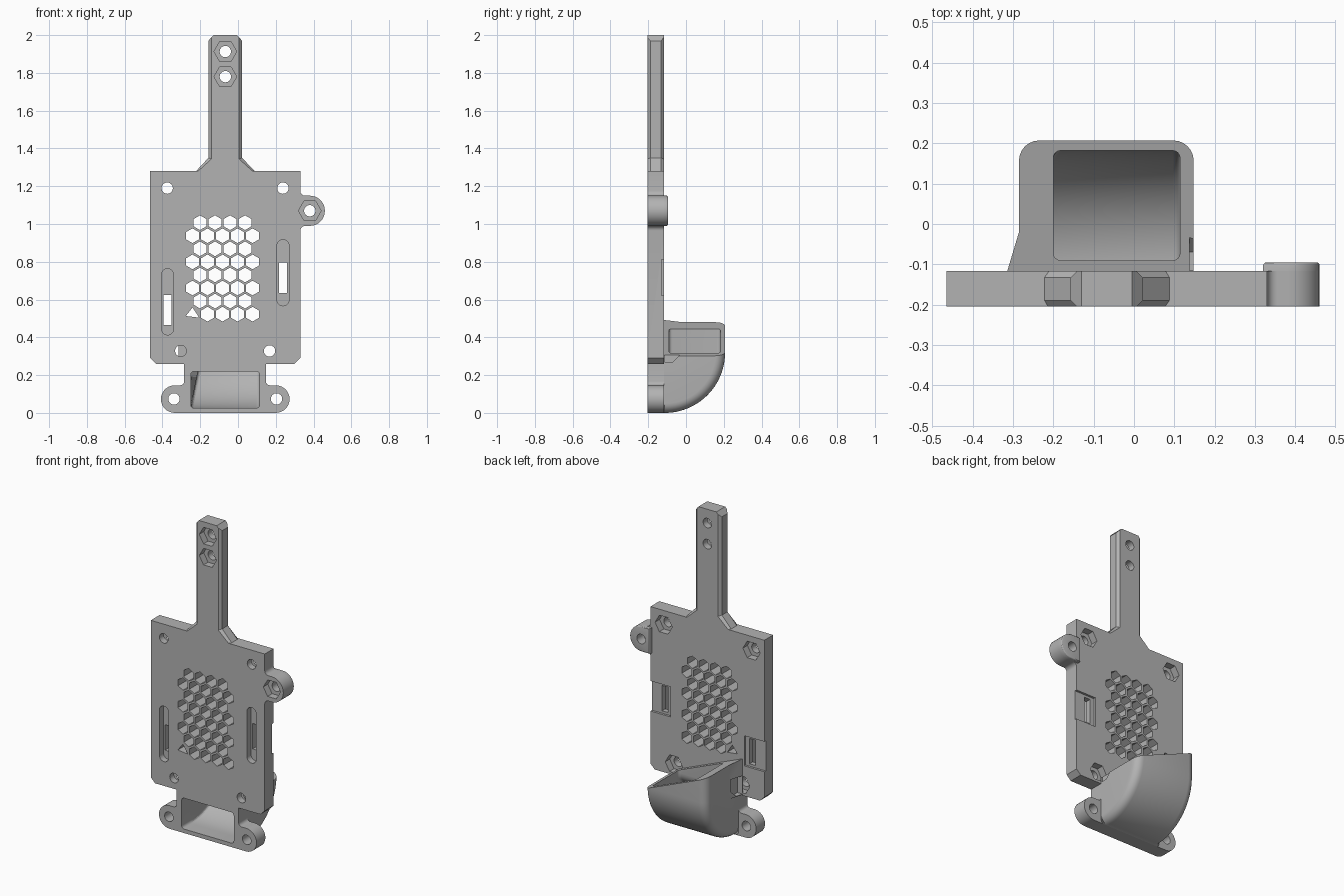
import bpy, bmesh, math
from mathutils import Vector

cube = bpy.data.objects.get("Cube")
if cube:
    bpy.data.objects.remove(cube)

gray = bpy.data.materials.new("matte gray")
gray.use_nodes = True
gray.diffuse_color = (0.45, 0.45, 0.45, 1)
gray.node_tree.nodes["Principled BSDF"].inputs["Base Color"].default_value = (0.45, 0.45, 0.45, 1)

FRONT, BACK = -0.205, -0.117


def arc(cx, cz, r, a0, a1, n=16):
    return [(cx + r * math.cos(math.radians(a0 + (a1 - a0) * i / n)),
             cz + r * math.sin(math.radians(a0 + (a1 - a0) * i / n))) for i in range(n + 1)]


def ngon(cx, cz, r, n, turn=0):
    return arc(cx, cz, r, turn, turn + 360, n)[:-1]


def rect(x0, x1, z0, z1):
    return [(x0, z0), (x1, z0), (x1, z1), (x0, z1)]


def prism(bm, pts, axis, a, b):
    """Extrude a 2D outline along an axis from a to b."""
    place = {"x": lambda p, t: (t, *p), "y": lambda p, t: (p[0], t, p[1]),
             "z": lambda p, t: (*p, t)}[axis]
    lo = [bm.verts.new(place(p, a)) for p in pts]
    hi = [bm.verts.new(place(p, b)) for p in pts]
    faces = [bm.faces.new(lo), bm.faces.new(hi)]
    for i in range(len(pts)):
        j = (i + 1) % len(pts)
        faces.append(bm.faces.new((lo[i], lo[j], hi[j], hi[i])))
    bmesh.ops.recalc_face_normals(bm, faces=faces)


def make(name, bm):
    mesh = bpy.data.meshes.new(name)
    bm.to_mesh(mesh)
    bm.free()
    mesh.materials.append(gray)
    ob = bpy.data.objects.new(name, mesh)
    bpy.context.collection.objects.link(ob)
    return ob


def boolean(ob, tool, op="DIFFERENCE"):
    mod = ob.modifiers.new("cut", "BOOLEAN")
    mod.operation, mod.object, mod.solver = op, tool, "EXACT"
    bpy.context.view_layer.update()
    deps = bpy.context.evaluated_depsgraph_get()
    mesh = bpy.data.meshes.new_from_object(ob.evaluated_get(deps))
    ob.modifiers.clear()
    ob.data = mesh


def bevel(bm, test, width, segments):
    edges = [e for e in bm.edges if test(*[v.co for v in e.verts])]
    bmesh.ops.bevel(bm, geom=edges, offset=width, segments=segments, affect="EDGES", profile=0.5)


# Plate outline with lower tab, two lower ears and one side ear
outline = (arc(-0.335, 0.073, 0.073, 270, 90) + arc(-0.305, 0.166, 0.02, 270, 360, 4)
           + [(-0.285, 0.26), (-0.435, 0.26), (-0.465, 0.29), (-0.465, 1.28), (0.33, 1.28)]
           + arc(0.355, 1.175, 0.025, 180, 270, 5) + arc(0.38, 1.07, 0.08, 90, -90)
           + arc(0.355, 0.965, 0.025, 90, 180, 5)
           + [(0.33, 0.29), (0.30, 0.26), (0.148, 0.26)]
           + arc(0.168, 0.166, 0.02, 180, 270, 4) + arc(0.2, 0.073, 0.073, 90, -90))
bm = bmesh.new()
prism(bm, outline, "y", FRONT, BACK)
plate = make("mounting_plate", bm)

# Raised back of the side ear
bm = bmesh.new()
prism(bm, arc(0.38, 1.07, 0.08, 90, -90) + [(0.32, 0.99), (0.32, 1.15)], "y", BACK - 0.01, -0.095)
bevel(bm, lambda a, b: min(a.y, b.y) > -0.1, 0.008, 3)
ear_boss = make("side_ear_boss", bm)

# Handle with flared foot and chamfered long edges
bm = bmesh.new()
prism(bm, [(-0.222, 1.27), (-0.222, 1.28), (-0.157, 1.35), (-0.157, 1.97), (-0.13, 2.0),
           (-0.005, 2.0), (0.022, 1.97), (0.022, 1.35), (0.088, 1.28), (0.088, 1.27)],
      "y", FRONT, BACK)
bevel(bm, lambda a, b: abs(a.y - b.y) < 1e-4 and abs(a.z - b.z) > 0.05, 0.016, 1)
handle = make("handle", bm)

# Round through holes, cable slots and honeycomb vents
ear_bolts = [(-0.339, 0.074), (0.204, 0.074), (0.38, 1.07)]
top_bolts = [(-0.375, 1.19), (0.238, 1.19)]
low_bolts = [(-0.303, 0.328), (0.167, 0.328)]
grip_bolts = [(-0.067, 1.913), (-0.067, 1.78)]
slots = [(-0.373, 0.588, 0.545, -0.48, -0.325), (0.238, 0.742, 0.716, 0.19, 0.345)]
bm = bmesh.new()
for x, z in ear_bolts + top_bolts + low_bolts + grip_bolts:
    prism(bm, ngon(x, z, 0.03, 32), "y", -0.3, 0)
for x, z, zc, x0, x1 in slots:
    prism(bm, rect(x - 0.021, x + 0.021, zc - 0.08, zc + 0.08), "y", -0.3, 0)
for row in range(8):
    count = 4 + row % 2
    for col in range(count):
        x, z = -0.082 + 0.0795 * (col - (count - 1) / 2), 1.007 - 0.0692 * row
        if row == 7 and col == 0:
            prism(bm, [(x - 0.035, z - 0.01), (x + 0.035, z - 0.018), (x, z + 0.036)], "y", -0.3, 0)
        else:
            prism(bm, ngon(x, z, 0.039, 6, 30), "y", -0.3, 0)
through = make("through_cutter", bm)

# Hex nut pockets, front slot recesses and shallow rear pockets
bm = bmesh.new()
for x, z in grip_bolts + ear_bolts[2:]:
    prism(bm, ngon(x, z, 0.06, 6), "y", -0.3, FRONT + 0.045)
for x, z in top_bolts + low_bolts:
    prism(bm, ngon(x, z, 0.06, 6), "y", BACK - 0.045, 0)
for x, z, zc, x0, x1 in slots:
    prism(bm, arc(x, z + 0.143, 0.032, 0, 180) + arc(x, z - 0.143, 0.032, 180, 360),
          "y", -0.3, FRONT + 0.04)
    prism(bm, rect(x0, x1, zc - 0.095, zc + 0.095), "y", BACK - 0.014, 0)
pockets = make("pocket_cutter", bm)

# Air duct: rounded elbow shell
bm = bmesh.new()
prism(bm, [(-0.12, 0)] + arc(-0.113, 0.32, 0.32, 270, 360, 24) + [(0.207, 0.6), (-0.12, 0.6)],
      "x", -0.285, 0.148)
bevel(bm, lambda a, b: abs(a.x - b.x) < 1e-4 and max(a.y, b.y) > -0.1
      and min(a.z, b.z) < 0.59, 0.05, 6)
duct = make("air_duct", bm)

# Widened foot where the duct meets the plate
bm = bmesh.new()
prism(bm, [(-0.27, -0.12), (-0.315, -0.12), (-0.285, -0.02), (-0.27, -0.02)], "z", 0.265, 0.6)
foot = make("duct_foot", bm)
boolean(duct, foot, "UNION")

# Sloped mouth of the duct and reliefs around the lower bolts
bm = bmesh.new()
top = lambda x: 0.48 - 0.41 * (x + 0.285)
prism(bm, [(-0.4, top(-0.4)), (0.3, top(0.3)), (0.3, 0.9), (-0.4, 0.9)], "y", -0.3, 0.4)
mouth = make("mouth_cutter", bm)
bm = bmesh.new()
for x0, x1 in ((-0.4, -0.278), (0.138, 0.3)):
    prism(bm, [(-0.115, 0.27), (-0.07, 0.27), (-0.03, 0.31), (-0.03, 0.385), (-0.115, 0.385)],
          "x", x0, x1)
relief = make("bolt_relief_cutter", bm)

# Curved air passage from the front window to the mouth
bm = bmesh.new()
prism(bm, [(-0.3, 0.025)] + arc(-0.113, 0.32, 0.295, 270, 360, 24) + [(0.182, 0.7), (-0.09, 0.7)]
      + arc(-0.17, 0.3, 0.08, 0, -90, 8) + [(-0.3, 0.22)], "x", -0.25, 0.114)
bevel(bm, lambda a, b: abs(a.x - b.x) < 1e-4 and min(a.z, b.z) < 0.69
      and max(a.y, b.y) > -0.29, 0.018, 4)
for v in bm.verts:
    if v.co.x < -0.1 and v.co.y > -0.1:
        v.co.x += 0.05 * min(1, max(0, (v.co.z - 0.03) / 0.25))
passage = make("passage_cutter", bm)

for tool in (mouth, relief, passage):
    boolean(duct, tool)
for ob in (plate, handle, ear_boss):
    boolean(ob, through)
for ob in (plate, handle):
    boolean(ob, pockets)
boolean(plate, passage)

for tool in (through, pockets, foot, mouth, relief, passage):
    bpy.data.objects.remove(tool)

# Smooth curved walls, keep edges crisp
bpy.ops.object.select_all(action="DESELECT")
for ob in (plate, handle, ear_boss, duct):
    ob.select_set(True)
bpy.context.view_layer.objects.active = plate
bpy.ops.object.shade_smooth_by_angle(angle=math.radians(25))
